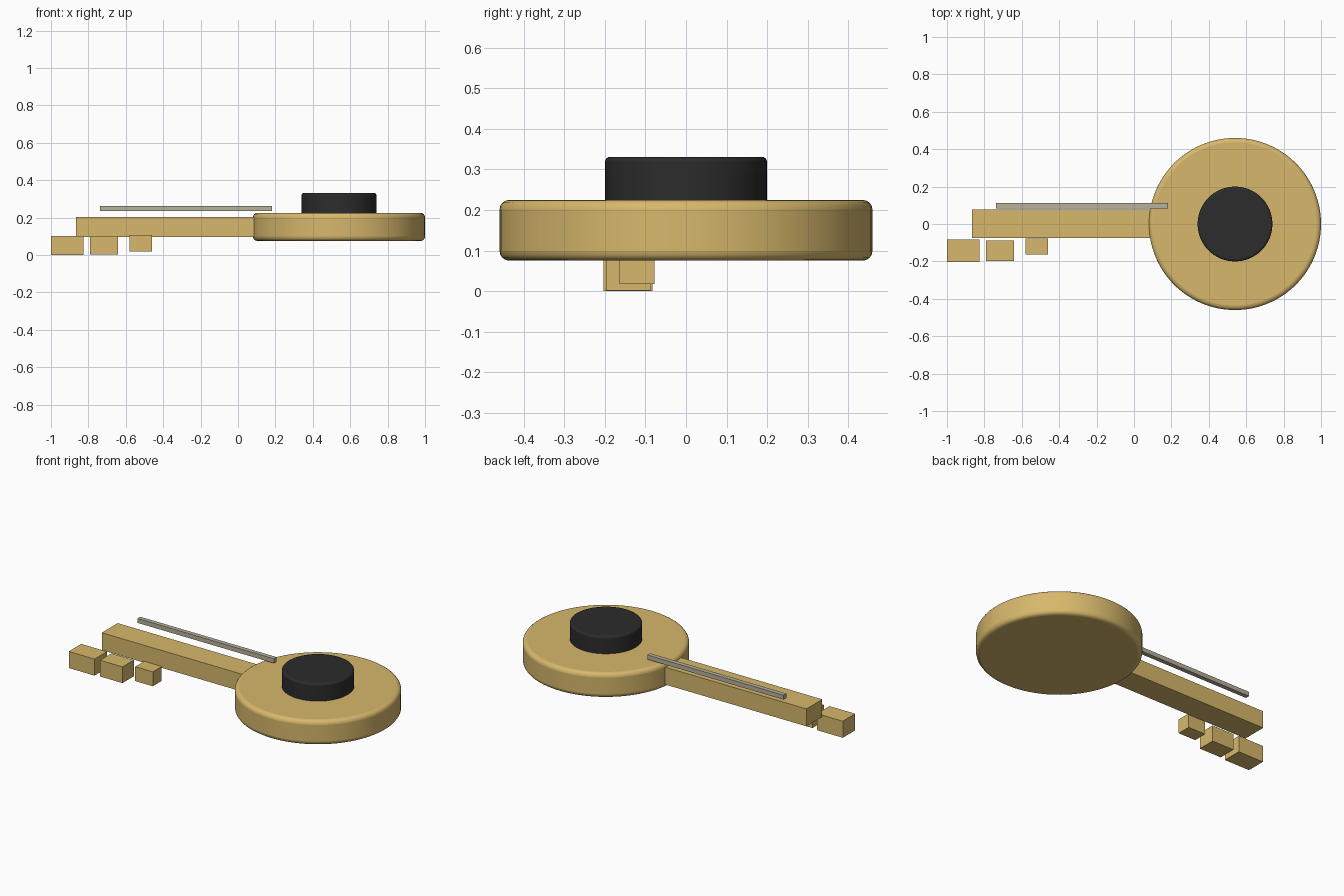
import bpy

if "Cube" in bpy.data.objects:
    bpy.data.objects.remove(bpy.data.objects["Cube"])


def material(name, rgb):
    m = bpy.data.materials.new(name)
    m.diffuse_color = (*rgb, 1)
    m.use_nodes = True
    m.node_tree.nodes["Principled BSDF"].inputs["Base Color"].default_value = m.diffuse_color
    return m


GOLD = material("gold", (0.68, 0.48, 0.15))
BLACK = material("black", (0.025, 0.025, 0.025))
STEEL = material("dull_steel", (0.48, 0.44, 0.33))


def box(name, x, y, z, mat):
    """Axis-aligned box from (min, max) pairs."""
    bpy.ops.mesh.primitive_cube_add(size=1, location=[sum(r) / 2 for r in (x, y, z)])
    ob = bpy.context.object
    ob.name = name
    ob.scale = [r[1] - r[0] for r in (x, y, z)]
    bpy.ops.object.transform_apply(location=False, rotation=False, scale=True)
    ob.data.materials.append(mat)
    return ob


def disc(name, radius, z, bevel, mat):
    """Round plate with softly rounded rims, on the bow axis."""
    bpy.ops.mesh.primitive_cylinder_add(vertices=96, radius=radius, depth=z[1] - z[0],
                                        location=(0.54, 0, sum(z) / 2))
    ob = bpy.context.object
    ob.name = name
    ob.data.materials.append(mat)
    b = ob.modifiers.new("rim", 'BEVEL')
    b.width = bevel
    b.segments = 4
    b.limit_method = 'ANGLE'
    bpy.ops.object.shade_smooth_by_angle()
    return ob


# round bow and raised dark centre
disc("bow", 0.46, (0.075, 0.225), 0.024, GOLD)
disc("centre_boss", 0.2, (0.2, 0.331), 0.012, BLACK)

# shaft running into the bow
box("shaft", (-0.867, 0.14), (-0.075, 0.078), (0.096, 0.202), GOLD)

# key teeth, shrinking toward the bow
teeth = [
    ((-1.0, -0.826), (-0.203, -0.083), (0.0, 0.101)),
    ((-0.792, -0.641), (-0.198, -0.088), (0.002, 0.101)),
    ((-0.579, -0.46), (-0.164, -0.078), (0.018, 0.106)),
]
for i, (x, y, z) in enumerate(teeth, 1):
    box(f"tooth_{i}", x, y, z, GOLD)

# thin strip along the back of the shaft
box("edge_strip", (-0.737, 0.183), (0.084, 0.111), (0.236, 0.263), STEEL)
